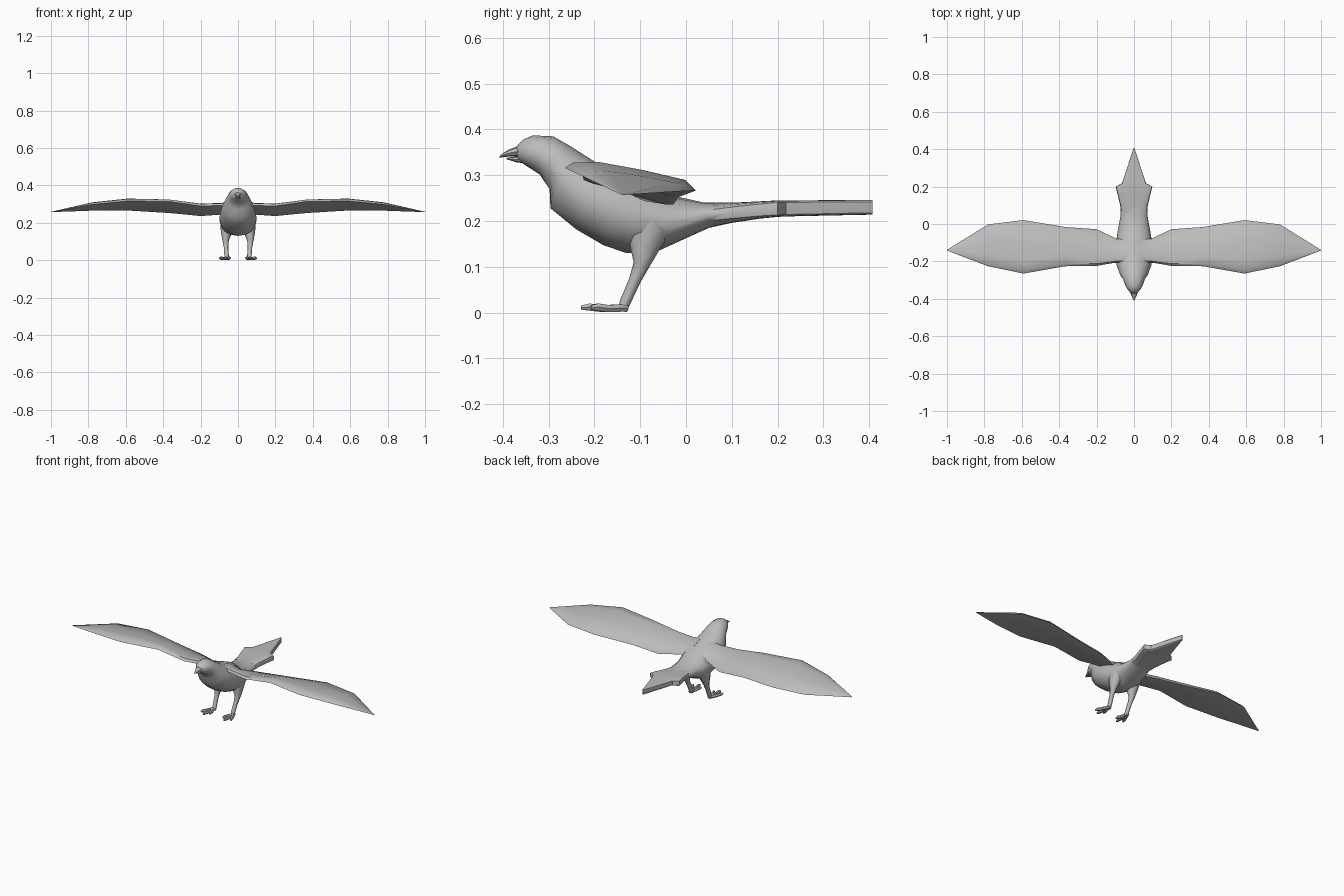
import bpy, bmesh, math
from mathutils import Vector

grey = bpy.data.materials.new("plain grey")
grey.diffuse_color = (0.5, 0.5, 0.5, 1)


def loft(name, rings, angle=35, mirror=False):
    """Skin equal-length closed rings of points and cap both ends."""
    bm = bmesh.new()
    loops = [[bm.verts.new(p) for p in ring] for ring in rings]
    n = len(loops[0])
    for a, b in zip(loops, loops[1:]):
        for i in range(n):
            j = (i + 1) % n
            bm.faces.new((a[i], a[j], b[j], b[i]))
    bm.faces.new(loops[0])
    bm.faces.new(loops[-1])
    bmesh.ops.remove_doubles(bm, verts=bm.verts, dist=0.0004)
    bmesh.ops.recalc_face_normals(bm, faces=bm.faces)
    mesh = bpy.data.meshes.new(name)
    bm.to_mesh(mesh)
    bm.free()
    mesh.materials.append(grey)
    ob = bpy.data.objects.new(name, mesh)
    bpy.context.collection.objects.link(ob)
    bpy.ops.object.select_all(action='DESELECT')
    ob.select_set(True)
    bpy.context.view_layer.objects.active = ob
    bpy.ops.object.shade_smooth_by_angle(angle=math.radians(angle))
    if mirror:
        ob.modifiers.new("Mirror", 'MIRROR')
    return ob


def spow(v, e):
    return math.copysign(abs(v) ** e, v)


def slice_ring(yt, zt, yb, zb, w, e=1.0, n=16):
    """Rounded cross-section between a top and a bottom point; small e is boxier."""
    ring = []
    for i in range(n):
        t = 2 * math.pi * i / n
        k = (1 + spow(round(math.sin(t), 6), e)) / 2
        ring.append((w * spow(round(math.cos(t), 6), e),
                     yb + (yt - yb) * k, zb + (zt - zb) * k))
    return ring


def tube(name, path, n=8):
    """Tapered limb through (x, y, z, radius_x, radius_other) stations."""
    pts = [Vector(p[:3]) for p in path]
    rings = []
    for i, p in enumerate(path):
        d = (pts[min(i + 1, len(pts) - 1)] - pts[max(i - 1, 0)]).normalized()
        u = Vector((1, 0, 0))
        if abs(d.x) > 0.3:
            u = Vector((d.y, -d.x, 0))
        u = (u - d * u.dot(d)).normalized()
        v = d.cross(u)
        rings.append([pts[i] + u * p[3] * math.cos(2 * math.pi * k / n)
                      + v * p[4] * math.sin(2 * math.pi * k / n) for k in range(n)])
    return loft(name, rings, 50, True)


# Head, breast and rump: top y, top z, bottom y, bottom z, half width
body = [(-0.372, 0.362, -0.366, 0.332, 0.018), (-0.355, 0.378, -0.345, 0.318, 0.034),
        (-0.335, 0.387, -0.320, 0.302, 0.047), (-0.290, 0.385, -0.298, 0.270, 0.058),
        (-0.250, 0.362, -0.296, 0.228, 0.074), (-0.200, 0.330, -0.240, 0.182, 0.093),
        (-0.140, 0.308, -0.180, 0.147, 0.100), (-0.080, 0.285, -0.130, 0.130, 0.098),
        (-0.030, 0.256, -0.060, 0.135, 0.088), (0.040, 0.240, 0.050, 0.185, 0.072),
        (0.100, 0.240, 0.100, 0.196, 0.072)]
loft("body", [slice_ring(*s) for s in body], 60)

# Tail fan: wide shoulders, then a long central point
tail = [(0.06, 0.239, 0.06, 0.188, 0.070, 0.8), (0.10, 0.240, 0.10, 0.196, 0.074, 0.6),
        (0.16, 0.243, 0.16, 0.205, 0.088, 0.4), (0.20, 0.245, 0.20, 0.209, 0.098, 0.3),
        (0.218, 0.245, 0.218, 0.210, 0.064, 0.3), (0.407, 0.246, 0.407, 0.214, 0.002, 0.3)]
loft("tail", [slice_ring(*s) for s in tail])

# Beak halves
upper = [(-0.355, 0.368, -0.355, 0.340, 0.024), (-0.385, 0.357, -0.380, 0.341, 0.015),
         (-0.400, 0.348, -0.398, 0.340, 0.007), (-0.408, 0.341, -0.407, 0.338, 0.002)]
loft("upper_beak", [slice_ring(*s, n=8) for s in upper])
lower = [(-0.350, 0.342, -0.350, 0.326, 0.018), (-0.372, 0.341, -0.370, 0.328, 0.012),
         (-0.392, 0.338, -0.392, 0.335, 0.003)]
loft("lower_beak", [slice_ring(*s, n=8) for s in lower])

# Wings: x, leading y, leading z, trailing y, trailing z, thickness
wing = [(0.03, -0.205, 0.300, -0.070, 0.250, 0.026), (0.09, -0.205, 0.292, -0.080, 0.242, 0.024),
        (0.20, -0.224, 0.290, -0.028, 0.234, 0.024), (0.37, -0.226, 0.314, -0.016, 0.250, 0.024),
        (0.59, -0.265, 0.316, 0.021, 0.264, 0.024), (0.78, -0.226, 0.298, -0.002, 0.264, 0.018),
        (1.00, -0.142, 0.258, -0.138, 0.257, 0.001)]
rings = []
for x, yl, zl, yt, zt, h in wing:
    # share of chord, lift above the straight underside
    section = [(0, 0), (0.06, 0.6), (0.25, 1.1), (0.6, 1.1), (0.92, 0.9), (1, 0.1),
               (0.92, -0.1), (0.5, 0), (0.1, -0.1)]
    rings.append([(x, yl + (yt - yl) * k, zl + (zt - zl) * k + h * up) for k, up in section])
loft("wings", rings, 40, True)

# Legs: feathered thigh running down to the ankle
tube("legs", [(0.058, -0.075, 0.200, 0.036, 0.050), (0.062, -0.090, 0.150, 0.030, 0.036),
              (0.066, -0.097, 0.105, 0.017, 0.018), (0.064, -0.112, 0.070, 0.012, 0.013),
              (0.061, -0.132, 0.025, 0.012, 0.012), (0.061, -0.140, 0.004, 0.013, 0.010)])

# Feet: three splayed toes with raised claw joints
for label, tip_x, tip_y in (("inner", 0.044, -0.205), ("middle", 0.068, -0.229), ("outer", 0.098, -0.208)):
    root = Vector((0.063, -0.130, 0.009))
    tip = Vector((tip_x, tip_y, 0.010))
    path = []
    for k, z, r in ((0, 0.010, 0.011), (0.55, 0.009, 0.009), (0.82, 0.012, 0.010), (1, 0.011, 0.005)):
        p = root.lerp(tip, k)
        path.append((p.x, p.y, z, r, min(r, 0.009)))
    tube(label + "_toes", path, 6)
